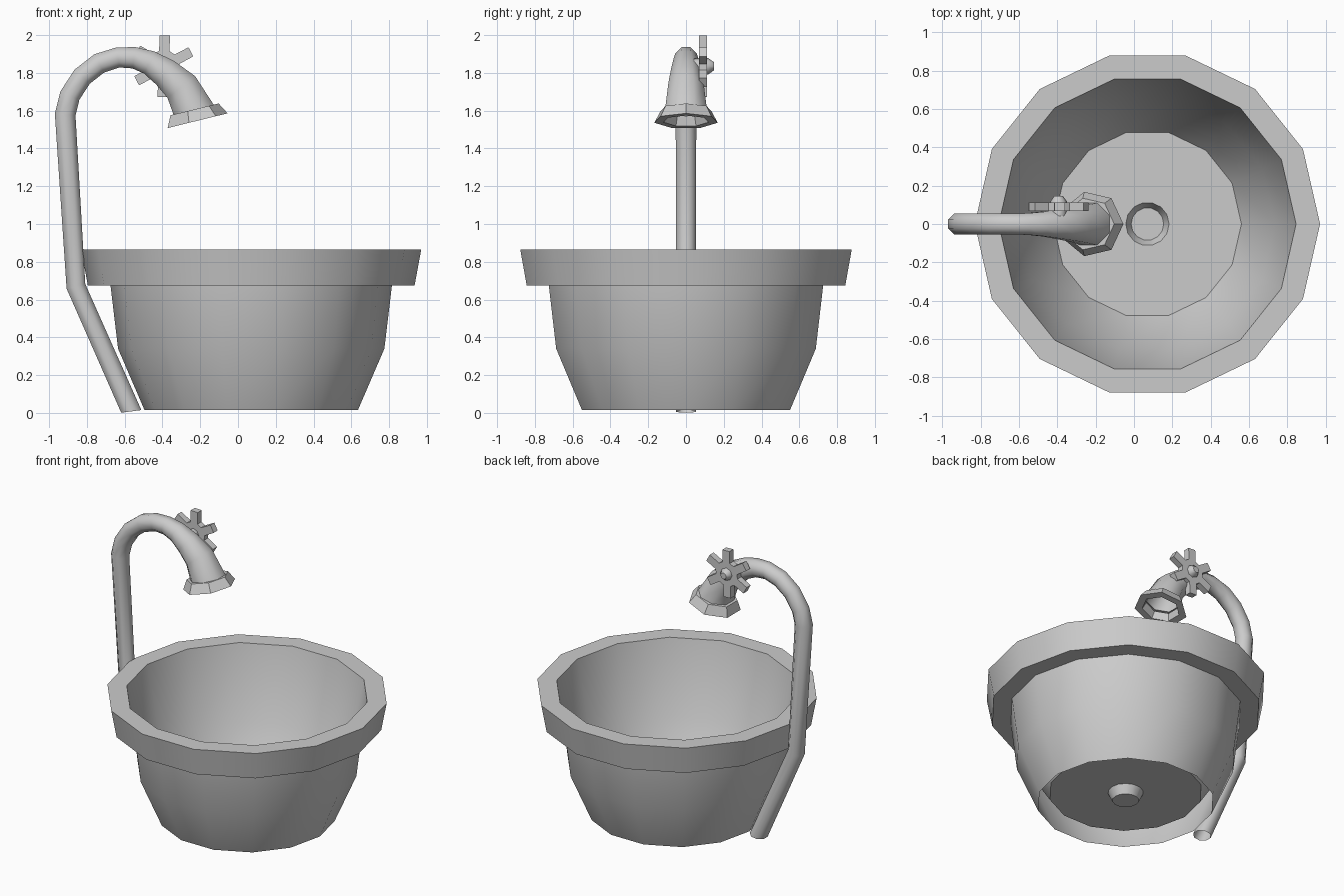
import bpy, bmesh, math
from mathutils import Vector

if "Cube" in bpy.data.objects:
    bpy.data.objects.remove(bpy.data.objects["Cube"])


def finish(bm, name, angle):
    bmesh.ops.recalc_face_normals(bm, faces=bm.faces)
    me = bpy.data.meshes.new(name)
    bm.to_mesh(me)
    bm.free()
    me.shade_smooth()
    me.set_sharp_from_angle(angle=math.radians(angle))
    ob = bpy.data.objects.new(name, me)
    bpy.context.collection.objects.link(ob)
    return ob


def ring(bm, centre, u, v, radius, sides, phase=0.0):
    pts = [phase + 2 * math.pi * i / sides for i in range(sides)]
    return [bm.verts.new(centre + radius * (math.cos(a) * u + math.sin(a) * v)) for a in pts]


def bridge(bm, rings):
    for a, b in zip(rings, rings[1:]):
        n = len(a)
        for i in range(n):
            j = (i + 1) % n
            bm.faces.new((a[i], a[j], b[j], b[i]))


def lathe(name, origin, axis, u, profile, sides, angle=35, cap_start=False, cap_end=False):
    """Revolve (radius, height) points around an axis."""
    bm = bmesh.new()
    origin, axis, u = Vector(origin), Vector(axis).normalized(), Vector(u).normalized()
    v = axis.cross(u)
    rings = [ring(bm, origin + axis * h, u, v, r, sides) for r, h in profile]
    bridge(bm, rings)
    if cap_start:
        bm.faces.new(rings[0])
    if cap_end:
        bm.faces.new(rings[-1])
    return finish(bm, name, angle)


# basin: open foot, overhanging rim, inner bowl and floor
X0 = 0.07
lathe("basin", (X0, 0, 0), (0, 0, 1), (1, 0, 0),
      [(0.565, 0.015), (0.705, 0.34), (0.745, 0.675), (0.865, 0.675), (0.90, 0.865),
       (0.775, 0.865), (0.665, 0.36), (0.49, 0.09), (0.113, 0.09)], 14)

# drain: shallow well in the floor
lathe("drain", (X0, 0, 0), (0, 0, 1), (1, 0, 0),
      [(0.113, 0.09), (0.085, 0.03)], 14, cap_end=True)

# pipe: swept tube that widens towards the shower head (x, z, radius)
path = [(-0.565, 0.008, 0.055), (-0.858, 0.67, 0.052), (-0.915, 1.58, 0.056),
        (-0.89, 1.68, 0.056), (-0.825, 1.78, 0.056), (-0.735, 1.85, 0.056),
        (-0.635, 1.882, 0.055), (-0.55, 1.88, 0.058), (-0.47, 1.855, 0.066),
        (-0.385, 1.80, 0.08), (-0.30, 1.725, 0.095), (-0.235, 1.605, 0.112)]
head_axis = Vector((-0.238, 0, 0.971))
bm = bmesh.new()
pts = [Vector((x, 0, z)) for x, z, r in path]
Y = Vector((0, 1, 0))
rings = []
for i, p in enumerate(pts):
    if i == 0:
        t = Vector((-0.13, 0, 1)).normalized()
    elif i == len(pts) - 1:
        t = -head_axis
    else:
        t = ((pts[i + 1] - p).normalized() + (p - pts[i - 1]).normalized()).normalized()
    rings.append(ring(bm, p, Y.cross(t), Y, path[i][2] * 1.06, 8, math.pi / 8))
bridge(bm, rings)
finish(bm, "pipe", 60)

# shower head: seven-sided collar with an open mouth
lathe("shower_head", (-0.222, 0, 1.545), head_axis, (0.971, 0, 0.238),
      [(0.105, 0.062), (0.138, 0.062), (0.172, 0.0), (0.122, 0.0), (0.105, 0.05)], 7)

# valve wheel: six blunt spokes
WX, WZ = -0.393, 1.835
outline = []
for k in range(6):
    a = math.radians(88 + 60 * k)
    for r, d in ((0.085, -19), (0.165, -9.5), (0.165, 9.5), (0.085, 19)):
        b = a + math.radians(d)
        outline.append((WX + r * math.cos(b), WZ + r * math.sin(b)))
bm = bmesh.new()
back, front = [[bm.verts.new((x, y, z)) for x, z in outline] for y in (0.068, 0.112)]
bridge(bm, [back, front])
bm.faces.new(back)
bm.faces.new(front)
finish(bm, "valve_wheel", 30)

# valve hub: stem and rounded knob
lathe("valve_hub", (WX, 0, WZ), (0, 1, 0), (1, 0, 0),
      [(0.04, 0.04), (0.043, 0.118), (0.022, 0.147)], 8, 50, cap_start=True, cap_end=True)
